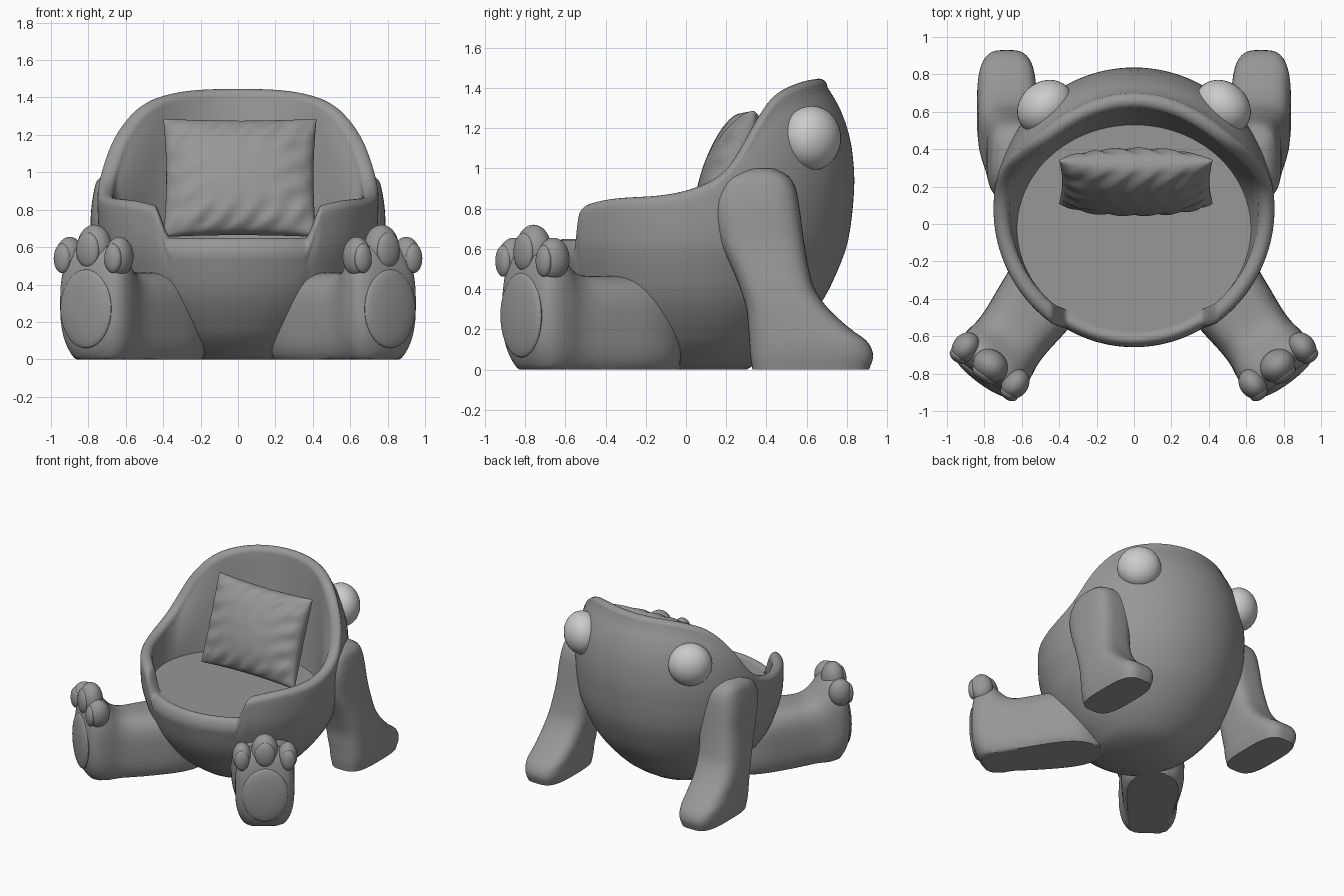
import bpy, bmesh
from math import sin, cos, pi, radians, copysign, hypot
from mathutils import Matrix, Vector

if "Cube" in bpy.data.objects:
    bpy.data.objects.remove(bpy.data.objects["Cube"])


def material(name, v):
    m = bpy.data.materials.new(name)
    m.diffuse_color = (v, v, v, 1)
    m.use_nodes = True
    m.node_tree.nodes["Principled BSDF"].inputs["Base Color"].default_value = m.diffuse_color
    return m


DARK, LIGHT = material("fabric_grey", .31), material("eye_light", .9)


def curve(points):
    """Smooth interpolation through (t, value, value...) rows."""
    n = len(points)

    def slope(i, k):
        a, b = points[max(i - 1, 0)], points[min(i + 1, n - 1)]
        return (b[k] - a[k]) / (b[0] - a[0])

    def value(t):
        t = min(max(t, points[0][0]), points[-1][0])
        i = 0
        while i < n - 2 and t > points[i + 1][0]:
            i += 1
        a, b = points[i], points[i + 1]
        d = b[0] - a[0]
        u = (t - a[0]) / d
        out = []
        for k in range(1, len(a)):
            out.append((2*u**3 - 3*u*u + 1) * a[k] + (u**3 - 2*u*u + u) * d * slope(i, k)
                       + (3*u*u - 2*u**3) * b[k] + (u**3 - u*u) * d * slope(i + 1, k))
        return out
    return value


def power(v, e):
    return copysign(abs(v) ** e, v)


def finish(name, bm, mirror=False, angle=45, mat=DARK):
    bmesh.ops.recalc_face_normals(bm, faces=bm.faces)
    me = bpy.data.meshes.new(name)
    bm.to_mesh(me)
    bm.free()
    me.materials.append(mat)
    ob = bpy.data.objects.new(name, me)
    bpy.context.collection.objects.link(ob)
    bpy.ops.object.select_all(action='DESELECT')
    ob.select_set(True)
    bpy.context.view_layer.objects.active = ob
    bpy.ops.object.shade_smooth_by_angle(angle=radians(angle))
    if mirror:
        ob.modifiers.new("Mirror", 'MIRROR').use_mirror_merge = False
    return ob


def loft(name, rings, mirror=False):
    """Skin closed rings of equal length and cap both ends."""
    bm = bmesh.new()
    vs = [[bm.verts.new(p) for p in ring] for ring in rings]
    n = len(rings[0])
    for a, b in zip(vs, vs[1:]):
        for i in range(n):
            j = (i + 1) % n
            bm.faces.new((a[i], a[j], b[j], b[i]))
    bm.faces.new(vs[0])
    bm.faces.new(vs[-1])
    return finish(name, bm, mirror)


def ellipsoid(name, loc, size, turn=0.0, mat=DARK):
    bm = bmesh.new()
    m = Matrix.Translation(loc) @ Matrix.Rotation(turn, 4, 'Z') @ Matrix.Diagonal((*size, 1))
    bmesh.ops.create_uvsphere(bm, u_segments=32, v_segments=20, radius=1, matrix=m)
    return finish(name, bm, True, mat=mat)


# Body shell: round bowl whose rim follows the side profile
radius = curve([(0, .28), (.07, .39), (.15, .485), (.33, .625), (.5, .70), (.65, .74), (.92, .75),
                (1.1, .725), (1.2, .695), (1.3, .65), (1.4, .585), (1.47, .52)])
rim = curve([(-.7, .78), (-.56, .80), (-.5, .825), (-.43, .842), (-.35, .852), (-.1, .87), (.08, .915),
             (.2, .985), (.28, 1.09), (.36, 1.23), (.45, 1.355), (.55, 1.415), (.66, 1.445), (.8, 1.445)])
N, LIP, FLOOR, ROUND = 400, .648, .637, .043


def center_y(z):
    return .085 + (z - .9) * .07


def column(a, h, drop):
    """One slice of the shell: outside, rounded rim, inside wall."""
    col = []
    for k in range(25):
        z = (h - drop) * k / 24
        r = radius(z)[0]
        col.append(Vector((r * cos(a), center_y(z) + r * sin(a), z)))
    edge = col[-1]
    for k in range(1, 11):
        b = pi * k / 10
        d = ROUND * (1 - cos(b))
        z = h - (drop if k < 5 else ROUND) * (1 - sin(b))
        col.append(Vector((edge.x - d * cos(a), edge.y - d * sin(a), max(z, FLOOR) if k > 5 else z)))
    inner = col[-1]
    foot = Vector((.625 * cos(a), -.025 + .555 * sin(a), FLOOR))
    return col + [inner.lerp(foot, k / 8) for k in range(1, 9)]


heights = []
for i in range(N):
    z = 1.0
    for _ in range(40):
        z = .5 * z + .5 * rim(center_y(z) + radius(z)[0] * sin(2 * pi * i / N))[0]
    heights.append(z)
for _ in range(6):
    heights = [(heights[i - 1] + heights[i] + heights[(i + 1) % N]) / 3 for i in range(N)]

columns = []
for i, h in enumerate(heights):
    a = 2 * pi * i / N
    col = column(a, h, ROUND)
    if sin(a) < 0:  # gap at the front of the seat
        lip = column(a, LIP, .09)
        for k, p in enumerate(col):
            u = min(max((abs(p.x) - .375) / .07, 0), 1) if k > 23 else \
                min(max((abs(col[24].x) - .375) / .07, 0), 1)
            col[k] = lip[k].lerp(p, u * u * (3 - 2 * u))
    columns.append(col)
loft("chair_body", [list(r) for r in zip(*columns)])

# Eyes
ellipsoid("eye", (.475, .625, 1.15), (.16, .135, .16), radians(-40), LIGHT)

# Rear legs: horizontal sections (height, y front, y back, x centre, x half width)
section = curve([(0, .33, .91, .68, .14), (.07, .32, .93, .68, .155), (.14, .315, .90, .68, .16),
                 (.2, .31, .82, .675, .162), (.3, .30, .71, .67, .163), (.4, .27, .64, .66, .163),
                 (.5, .23, .61, .65, .16), (.65, .16, .585, .63, .162), (.8, .125, .565, .61, .175),
                 (.9, .145, .545, .60, .17), (.96, .20, .51, .59, .16), (1.0, .28, .44, .58, .12)])
rings = []
for k in range(49):
    z = 1.0 * k / 48
    y0, y1, xc, rx = section(z)
    ring = []
    for i in range(56):
        x = xc + rx * power(cos(2 * pi * i / 56), .6)
        y = (y0 + y1) / 2 + (y1 - y0) / 2 * power(sin(2 * pi * i / 56), .6)
        # keep the hidden side within the thickness of the body wall
        cy, need = center_y(z), radius(z)[0] - .03
        d = hypot(x, y - cy)
        if z > .5 and d < need:
            x, y = x * need / d, cy + (y - cy) * need / d
        ring.append((x, y, z))
    rings.append(ring)
loft("rear_leg", rings, True)

# Front legs: upright sections along a splayed axis
OUT, SIDE = Vector((.595, -.804, 0)), Vector((-.804, -.595, 0))
SOLE = Vector((.81, -.815, 0))
TURN = radians(36.5)


def at(s, t, z):
    return SOLE - OUT * s + SIDE * t + Vector((0, 0, z))


# distance behind the sole, half width, bottom, top
leg = curve([(-.015, .10, .15, .40), (-.005, .15, .09, .48), (.02, .19, .03, .57), (.07, .212, -.03, .63),
             (.14, .212, -.05, .61), (.22, .20, -.05, .52), (.3, .20, -.05, .475), (.45, .215, -.05, .465),
             (.65, .23, -.05, .465), (.78, .21, -.05, .45), (.86, .16, -.05, .42), (.93, .07, -.05, .36)])
steps = [-.015, -.01, -.005, .0, .01, .02, .035, .05] + [.07 + .86 * k / 34 for k in range(35)]
rings = []
for s in steps:
    w, z0, z1 = leg(s)
    e = .75 - .15 * min(max(s / .5, 0), 1)
    ring = []
    for i in range(56):
        c, q = cos(2 * pi * i / 56), sin(2 * pi * i / 56)
        z = (z0 + z1) / 2 + (z1 - z0) / 2 * power(q, e)
        ring.append(at(s, w * power(c, e), max(z, 0)))
    rings.append(ring)
loft("front_leg", rings, True)

# Sole pads, toes and toe pads
ellipsoid("sole_pad", at(-.005, 0, .27), (.168, .035, .21), TURN)
for label, t, z, w, h in (("outer", -.165, .55, .07, .105), ("middle", 0, .595, .098, .125),
                          ("inner", .165, .55, .07, .105)):
    ellipsoid(label + "_toe", at(.072, t, z), (w, .085, h), TURN)
    ellipsoid(label + "_toe_pad", at(.01, t * 1.02, z - .01), (w * .74, .033, h * .75), TURN)

# Pillow: two puffed sheets with creases, leaning on the backrest
bm = bmesh.new()
G = 72
tilt = Matrix.Translation((.01, .225, .97)) @ Matrix.Rotation(radians(-20), 4, 'X')
for side in (-1, 1):
    grid = []
    for i in range(G + 1):
        row = []
        for j in range(G + 1):
            u, v = sin(pi / 2 * (2 * i / G - 1)), sin(pi / 2 * (2 * j / G - 1))
            puff = max((1 - u * u) * (1 - v * v), 0)
            crease = .011 * sin(19 * u + 3 * sin(4 * v)) * v * v + .009 * sin(15 * v + 2 * sin(5 * u)) * u * u
            y = side * (.145 * puff ** .42 + crease * min(1, puff * 5))
            x = .41 * u * (1 - .04 * (1 - v * v))
            z = .335 * v * (1 - .05 * (1 - u * u))
            row.append(bm.verts.new(tilt @ Vector((x, y, z))))
        grid.append(row)
    for i in range(G):
        for j in range(G):
            bm.faces.new((grid[i][j], grid[i + 1][j], grid[i + 1][j + 1], grid[i][j + 1]))
bmesh.ops.remove_doubles(bm, verts=bm.verts, dist=.0001)
finish("pillow", bm, angle=60)
